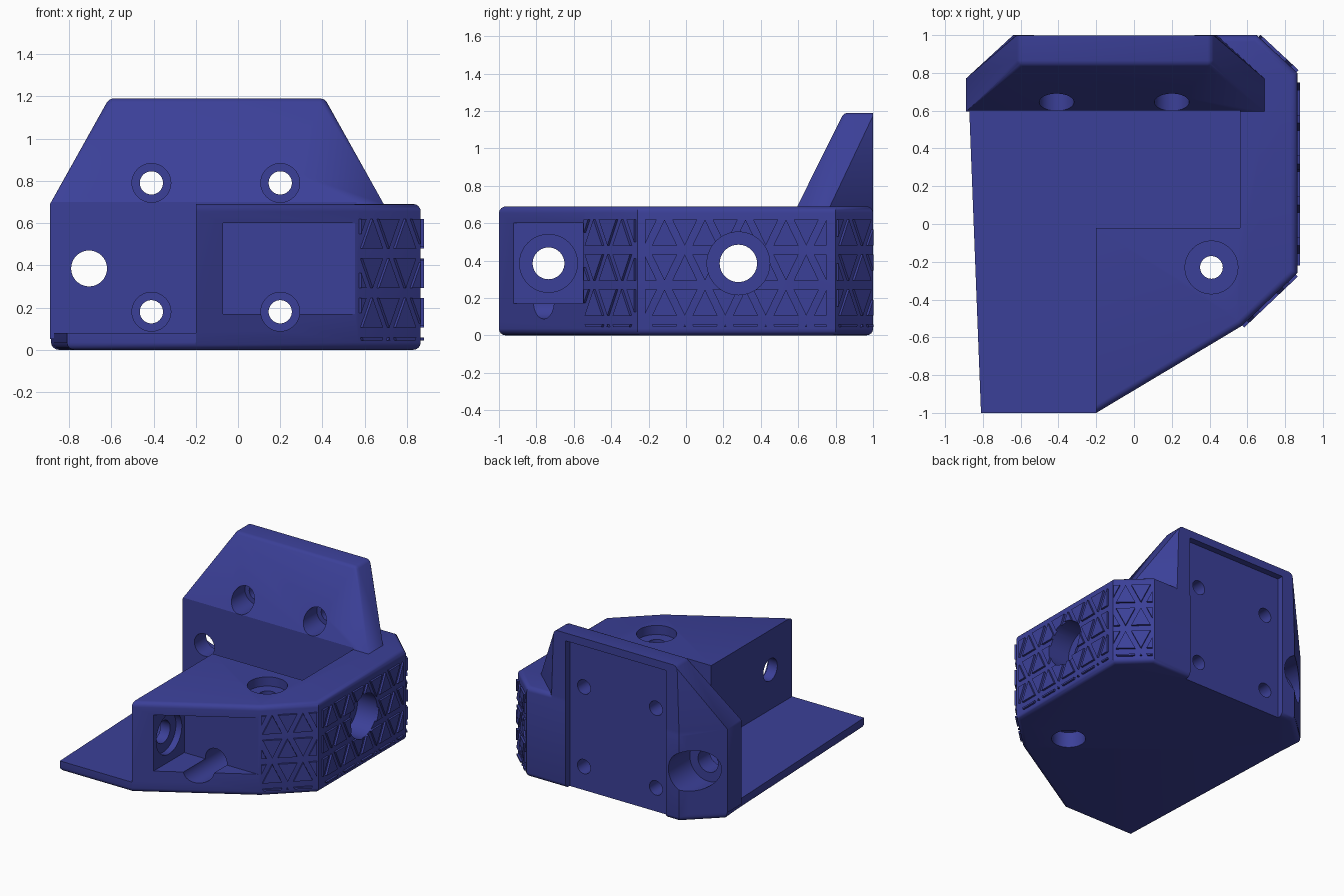
import bpy, bmesh, math
from mathutils import Vector, Matrix

if "Cube" in bpy.data.objects:
    bpy.data.objects.remove(bpy.data.objects["Cube"])

blue = bpy.data.materials.new("blue_plastic")
blue.diffuse_color = (0.044, 0.051, 0.315, 1)
blue.use_nodes = True
blue.node_tree.nodes["Principled BSDF"].inputs["Base Color"].default_value = blue.diffuse_color


def make(name, bm):
    bmesh.ops.recalc_face_normals(bm, faces=bm.faces[:])
    me = bpy.data.meshes.new(name)
    bm.to_mesh(me)
    bm.free()
    me.materials.append(blue)
    ob = bpy.data.objects.new(name, me)
    bpy.context.collection.objects.link(ob)
    return ob


def prism(bm, bottom, top):
    a = [bm.verts.new(p) for p in bottom]
    b = [bm.verts.new(p) for p in top]
    n = len(a)
    bm.faces.new(a[::-1])
    bm.faces.new(b)
    for i in range(n):
        bm.faces.new((a[i], a[(i + 1) % n], b[(i + 1) % n], b[i]))


def box(x0, x1, y0, y1, z0, z1):
    bm = bmesh.new()
    loop = [(x0, y0), (x1, y0), (x1, y1), (x0, y1)]
    prism(bm, [(x, y, z0) for x, y in loop], [(x, y, z1) for x, y in loop])
    return make("cutter", bm)


def bore(p, q, r):
    p, q = Vector(p), Vector(q)
    bm = bmesh.new()
    m = Matrix.Translation((p + q) / 2) @ (q - p).to_track_quat('Z', 'Y').to_matrix().to_4x4()
    bmesh.ops.create_cone(bm, cap_ends=True, segments=40, radius1=r, radius2=r,
                          depth=(q - p).length, matrix=m)
    return make("cutter", bm)


def volume(me):
    bm = bmesh.new()
    bm.from_mesh(me)
    v = bm.calc_volume(signed=True)
    bm.free()
    return v


def boolean(ob, other, op='DIFFERENCE'):
    """Apply a boolean, accepting only a result of plausible volume."""
    v0, v1 = volume(ob.data), volume(other.data)
    for solver in ('MANIFOLD', 'EXACT', 'FLOAT'):
        mod = ob.modifiers.new("bool", 'BOOLEAN')
        mod.operation, mod.object, mod.solver = op, other, solver
        bpy.context.view_layer.update()
        ev = ob.evaluated_get(bpy.context.evaluated_depsgraph_get())
        me = bpy.data.meshes.new_from_object(ev)
        ob.modifiers.clear()
        v = volume(me)
        lo, hi = (v0, v0 + v1) if op == 'UNION' else (v0 - v1, v0)
        if len(me.polygons) > 5 and max(lo, .01 * v0) - 1e-4 <= v <= hi + 1e-4 and v != v0:
            ob.data = me
            break
    else:
        print("boolean failed", op, v0, v1)
        if op == 'UNION':
            return
    bpy.data.objects.remove(other)


# Housing block with rounded top and bottom rims, lofted from inset outlines
H, R = 0.69, 0.035
outline = [Vector(p) for p in [(-.81, -1), (-.2, -1), (.57, -.54), (.865, -.26), (.865, .8),
                               (.65, 1), (-.64, 1), (-.885, .77), (-.872, .6)]]


def inset(loop, d):
    out = []
    for i, p in enumerate(loop):
        a = (p - loop[i - 1]).normalized()
        b = (loop[(i + 1) % len(loop)] - p).normalized()
        na, nb = Vector((-a.y, a.x)), Vector((-b.y, b.x))
        out.append(p + (na + nb) * d / (1 + na.dot(nb)))
    return out


steps = [math.radians(a) for a in (0, 22.5, 45, 67.5, 90)]
levels = [(R * (1 - math.sin(t)), R * (1 - math.cos(t))) for t in steps]
levels += [(d, H - z) for d, z in levels[::-1]]
bm = bmesh.new()
rings = [[bm.verts.new((p.x, p.y, z)) for p in inset(outline, d)] for d, z in levels]
bm.faces.new(rings[0][::-1])
bm.faces.new(rings[-1])
for a, b in zip(rings, rings[1:]):
    for i in range(len(a)):
        j = (i + 1) % len(a)
        bm.faces.new((a[i], a[j], b[j], b[i]))
housing = make("housing", bm)

# Sloped mounting tower with a rounded crown, on a straight foot along the back wall
foot = [(-.89, .595), (.69, .595), (.69, .77), (.44, .999), (-.64, .999), (-.89, .77)]
pts = [(x, y, z) for z in (.05, H) for x, y in foot]
r = .035
for x in (-.59, .39):
    for i in range(12):
        a = i * math.pi / 6
        pts.append((x + r * math.cos(a), .999, 1.19 - r + r * math.sin(a)))
        for t in (0, 30, 60, 90):
            c, s = math.cos(math.radians(t)), math.sin(math.radians(t))
            if t < 90 or i == 0:
                pts.append((x + r * c * math.cos(a), .865 - r * s,
                            1.19 - r + r * c * math.sin(a)))
bm = bmesh.new()
bmesh.ops.convex_hull(bm, input=[bm.verts.new(p) for p in pts])
bmesh.ops.delete(bm, geom=[v for v in bm.verts if not v.link_faces], context='VERTS')
boolean(housing, make("tower", bm), 'UNION')

# L-shaped open bay, front pocket and shallow back recess
boolean(housing, box(-1.2, -.2, -1.2, .6, .08, .7))
boolean(housing, box(-.3, .56, -.02, .6, .08, .7))
boolean(housing, box(-.07, .8, -1.2, -.55, .17, .6))
boolean(housing, box(-.53, .32, .95, 1.1, -.1, 1.13))

# Four mounting screw holes with long head clearances
for x in (-.41, .2):
    for z in (.18, .79):
        boolean(housing, bore((x, -1.1, z), (x, .8, z), .092))
        boolean(housing, bore((x, .7, z), (x, 1.1, z), .055))

# Rod holes with wide counterbores: back left, front pocket, right side, top
holes = [((-.705, .5, .385), (-.705, 1.1, .385), .085),
         ((-.705, .74, .385), (-.705, 1.1, .385), .155),
         ((-.3, -.735, .385), (0, -.735, .385), .085),
         ((-.12, -.735, .385), (0, -.735, .385), .155),
         ((.5, .28, .385), (1, .28, .385), .1),
         ((.7, .28, .385), (1, .28, .385), .168),
         ((.41, -.23, -.1), (.41, -.23, .8), .06),
         ((.41, -.23, .62), (.41, -.23, .8), .14),
         ((.41, -.23, -.1), (.41, -.23, .12), .12)]
for p, q, rad in holes:
    boolean(housing, bore(p, q, rad))


def clip(poly, axis, limit, sign):
    out = []
    for i, a in enumerate(poly):
        b = poly[(i + 1) % len(poly)]
        da, db = sign * (a[axis] - limit), sign * (b[axis] - limit)
        if da >= 0:
            out.append(a)
        if da * db < 0:
            t = da / (da - db)
            out.append((a[0] + t * (b[0] - a[0]), a[1] + t * (b[1] - a[1])))
    return out


# Raised triangle grip pattern on the three right-hand walls
def grip(bm, start, end, u0, u1, phase):
    s, e = Vector((*start, 0)), Vector((*end, 0))
    d = (e - s).normalized()
    n = Vector((d.y, -d.x, 0))
    row_h, side, tall, half = .1875, .2165, .14, .0675
    for row in range(4):
        zc = .55 - row * row_h
        for k in range(-2, 14):
            uc = phase + k * side / 2
            up = 1 if (k + row) % 2 == 0 else -1
            poly = [(uc - half, zc - up * tall / 2), (uc + half, zc - up * tall / 2),
                    (uc, zc + up * tall / 2)]
            for axis, lim, sg in ((0, u0, 1), (0, u1, -1), (1, .045, 1)):
                poly = clip(poly, axis, lim, sg)
            us = [p[0] for p in poly]
            if len(poly) < 3 or max(us) - min(us) < .01:
                continue
            base = [s + d * u + Vector((0, 0, z)) for u, z in poly]
            prism(bm, [p - n * .01 for p in base], [p + n * .015 for p in base])


bm = bmesh.new()
grip(bm, (.57, -.54), (.865, -.26), .005, .395, .08)
grip(bm, (.865, -.26), (.865, .8), .04, 1.01, .145)
grip(bm, (.865, .8), (.65, 1), .005, .28, .09)
pattern = make("grip_triangles", bm)
boolean(pattern, bore((.7, .28, .385), (1, .28, .385), .168))

# Smooth the rounded rims and bores, keep hard edges crisp
bpy.ops.object.select_all(action='DESELECT')
housing.select_set(True)
bpy.context.view_layer.objects.active = housing
bpy.ops.object.shade_smooth_by_angle(angle=math.radians(30))
